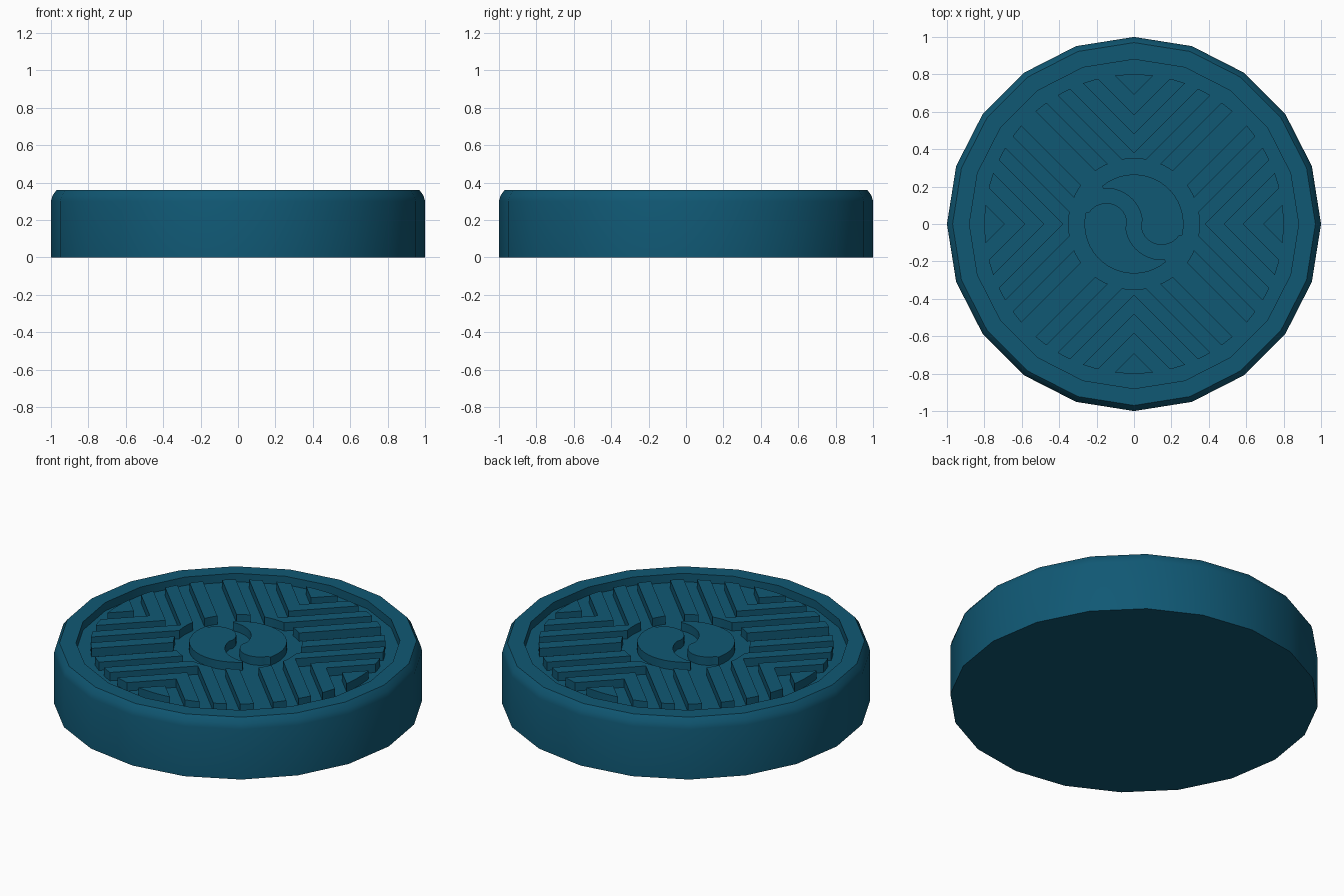
import bpy, bmesh, math
from mathutils import Matrix

if "Cube" in bpy.data.objects:
    bpy.data.objects.remove(bpy.data.objects["Cube"])

TOP, FLOOR = 0.36, 0.31
R_OUT, R_IN = 0.8, 0.35

teal = bpy.data.materials.new("deep_teal")
teal.use_nodes = True
teal.diffuse_color = (0.0052, 0.098, 0.175, 1)
teal.node_tree.nodes["Principled BSDF"].inputs["Base Color"].default_value = teal.diffuse_color


def finish(bm, name):
    bmesh.ops.recalc_face_normals(bm, faces=bm.faces[:])
    mesh = bpy.data.meshes.new(name)
    bm.to_mesh(mesh)
    bm.free()
    mesh.materials.append(teal)
    obj = bpy.data.objects.new(name, mesh)
    bpy.context.collection.objects.link(obj)
    bpy.ops.object.select_all(action="DESELECT")
    obj.select_set(True)
    bpy.context.view_layer.objects.active = obj
    bpy.ops.object.shade_smooth_by_angle(angle=math.radians(38))
    return obj


def add_prism(bm, outline, turn):
    """Raise a flat outline from the recess floor to the rim height."""
    rot = Matrix.Rotation(turn, 3, "Z")
    low = [bm.verts.new(rot @ Matrix.Translation((x, y, FLOOR - 0.005)).translation) for x, y in outline]
    face = bm.faces.new(low)
    new = bmesh.ops.extrude_face_region(bm, geom=[face])["geom"]
    for v in new:
        if isinstance(v, bmesh.types.BMVert):
            v.co.z = TOP


def circle_arc(cx, cy, r, start, end, n):
    angles = [math.radians(start + (end - start) * i / n) for i in range(n + 1)]
    return [(cx + r * math.cos(a), cy + r * math.sin(a)) for a in angles]


def band_arc(r, a, b, n=4):
    """Points on a circle where the 45 degree lines y = x + v cross it."""
    pts = []
    for i in range(n + 1):
        v = a + (b - a) * i / n
        x = (-v + math.sqrt(2 * r * r - v * v)) / 2
        pts.append((x, x + v))
    return pts


def mirrored(pts):
    return [(-x, y) for x, y in reversed(pts)]


# Twenty-sided puck with a rounded shoulder and a recessed top
profile = [(1, 0), (1, 0.30), (0.992, 0.33), (0.97, TOP), (0.88, TOP), (0.88, FLOOR)]
SIDES = 20
bm = bmesh.new()
rings = [[bm.verts.new((r * math.cos(math.tau * i / SIDES), r * math.sin(math.tau * i / SIDES), z))
          for i in range(SIDES)] for r, z in profile]
for lower, upper in zip(rings, rings[1:]):
    for i in range(SIDES):
        j = (i + 1) % SIDES
        bm.faces.new((lower[i], lower[j], upper[j], upper[i]))
bm.faces.new(rings[0][::-1])
bm.faces.new(rings[-1])
finish(bm, "puck_body")

# Chevron tread ridges, repeated in four quadrants
bm = bmesh.new()
for q in range(4):
    turn = q * math.pi / 2
    # outer triangle
    right = band_arc(R_OUT, 0.69, 0.8)
    add_prism(bm, [(0, 0.69)] + right + mirrored(right)[1:], turn)
    # full chevron
    right = band_arc(R_OUT, 0.48, 0.585)
    add_prism(bm, [(0, 0.48)] + right + [(0, 0.585)] + mirrored(right), turn)
    # chevron trimmed by the central clearing
    right = band_arc(R_OUT, 0.28, 0.38)
    inner = band_arc(R_IN, R_IN, 0.28)
    add_prism(bm, inner + right + [(0, 0.38)] + mirrored(right) + mirrored(inner)[:-1], turn)
    # straight bars beside the diagonal
    bar = band_arc(R_IN, 0.18, 0.075) + band_arc(R_OUT, 0.075, 0.18)
    add_prism(bm, bar, turn)
    add_prism(bm, mirrored(bar), turn)
finish(bm, "tread_ridges")

# Two interlocking comma shapes in the centre
comma = (circle_arc(0, 0, 0.265, -13, 130, 18)
         + circle_arc(-0.145, 0, 0.19, 96, 6, 10)
         + circle_arc(0.148, 0, 0.112, 180, 325, 12))
for name, turn in (("comma_right", 0), ("comma_left", math.pi)):
    bm = bmesh.new()
    add_prism(bm, comma, turn)
    finish(bm, name)
